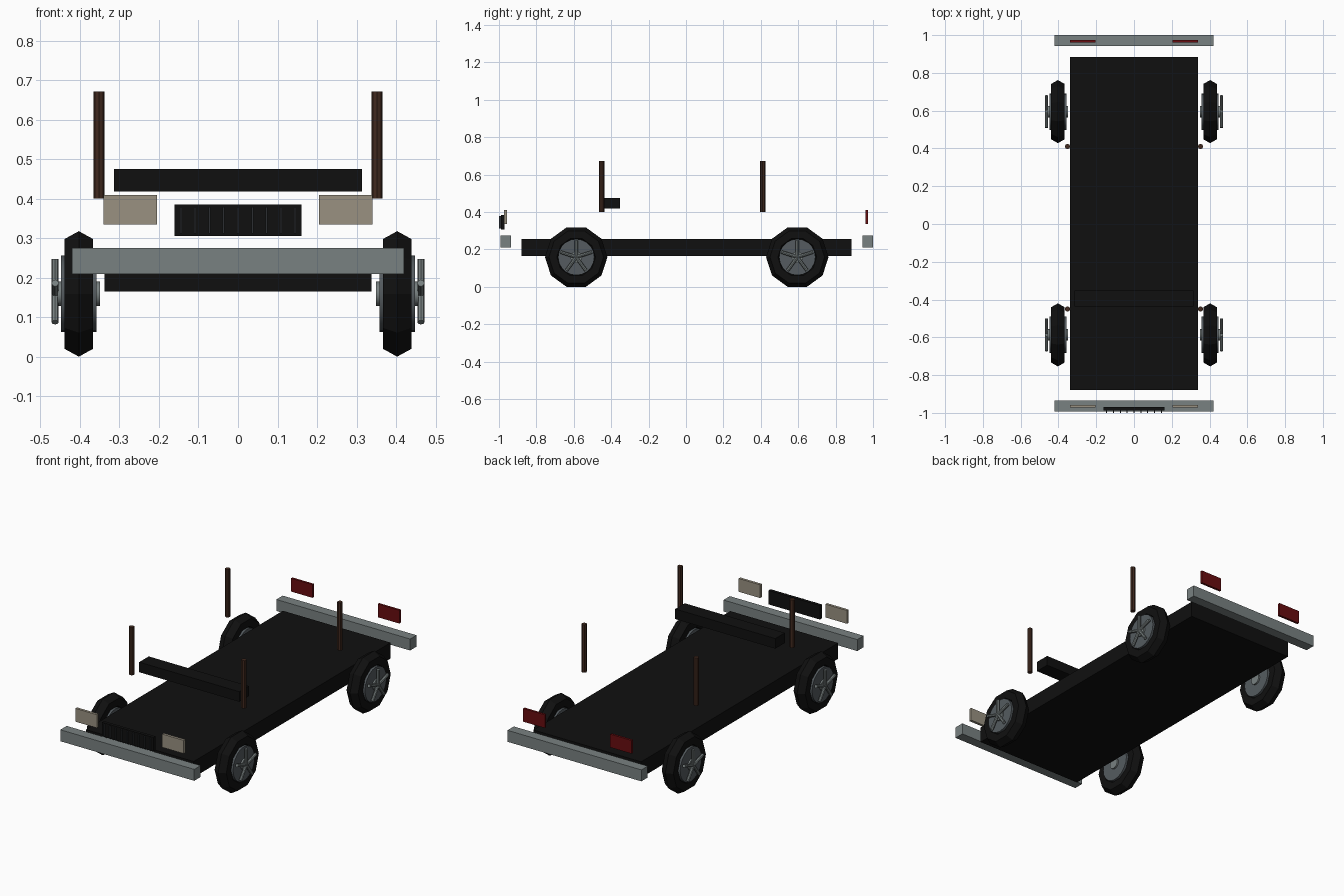
import bpy, bmesh, math
from mathutils import Matrix, Vector

if "Cube" in bpy.data.objects:
    bpy.data.objects.remove(bpy.data.objects["Cube"])


def material(name, rgb):
    m = bpy.data.materials.new(name)
    m.diffuse_color = (*rgb, 1)
    m.use_nodes = True
    m.node_tree.nodes["Principled BSDF"].inputs["Base Color"].default_value = m.diffuse_color
    return m


BLACK = material("black", (0.005, 0.005, 0.005))
CHROME = material("dull chrome", (0.19, 0.22, 0.22))
STEEL = material("wheel steel", (0.09, 0.105, 0.115))
SLAT = material("dark steel", (0.025, 0.028, 0.032))
LENS = material("pale lens", (0.32, 0.285, 0.22))
RED = material("tail red", (0.14, 0.004, 0.005))
BROWN = material("brown", (0.052, 0.022, 0.013))


def finish(name, bm, mat, smooth=False):
    bmesh.ops.recalc_face_normals(bm, faces=bm.faces)
    me = bpy.data.meshes.new(name)
    bm.to_mesh(me)
    bm.free()
    me.materials.append(mat)
    ob = bpy.data.objects.new(name, me)
    bpy.context.collection.objects.link(ob)
    if smooth:
        bpy.ops.object.select_all(action='DESELECT')
        ob.select_set(True)
        bpy.context.view_layer.objects.active = ob
        bpy.ops.object.shade_smooth_by_angle(angle=math.radians(40))
    return ob


def box(name, x, y, z, mat):
    """Box from (min, max) ranges."""
    bm = bmesh.new()
    size = [r[1] - r[0] for r in (x, y, z)]
    mid = Vector([(r[0] + r[1]) / 2 for r in (x, y, z)])
    bmesh.ops.create_cube(bm, size=1, matrix=Matrix.Translation(mid) @ Matrix.Diagonal((*size, 1)))
    return finish(name, bm, mat)


def rod(bm, a, b, radius, sides):
    """Capped cylinder between two points."""
    a, b = Vector(a), Vector(b)
    turn = (b - a).to_track_quat('Z', 'Y').to_matrix().to_4x4()
    bmesh.ops.create_cone(bm, cap_ends=True, segments=sides, radius1=radius, radius2=radius,
                          depth=(b - a).length, matrix=Matrix.Translation((a + b) / 2) @ turn)


def tire(name, cx, cy, cz):
    """Ten-sided ring with a six-sided section, flat at the ground."""
    bm = bmesh.new()
    rings = []
    for i in range(10):
        a = math.tau * i / 10
        ring = []
        for j in range(6):
            b = math.tau * j / 6
            r = 0.125 + 0.042 * math.cos(b)
            ring.append(bm.verts.new((cx + 0.042 * math.sin(b),
                                      cy + r * math.cos(a), cz + r * math.sin(a))))
        rings.append(ring)
    for i in range(10):
        p, q = rings[i], rings[(i + 1) % 10]
        for j in range(6):
            k = (j + 1) % 6
            bm.faces.new((p[j], p[k], q[k], q[j]))
    finish(name, bm, BLACK)


def wheel(tag, side, cy):
    cx, cz = side * 0.403, 0.159
    tire(tag + "_tire", cx, cy, cz)
    # rim drum
    bm = bmesh.new()
    rod(bm, (cx - 0.045, cy, cz), (cx + 0.045, cy, cz), 0.097, 20)
    finish(tag + "_rim", bm, STEEL, True)
    # hub through the rim
    bm = bmesh.new()
    rod(bm, (cx - 0.054, cy, cz), (cx + 0.054, cy, cz), 0.031, 16)
    finish(tag + "_hub", bm, CHROME, True)
    # five-spoke star outside the rim
    bm = bmesh.new()
    sx = side * 0.463
    for i in range(5):
        a = math.tau * i / 5
        rod(bm, (sx, cy, cz), (sx, cy + 0.089 * math.sin(a), cz + 0.089 * math.cos(a)), 0.009, 8)
    finish(tag + "_spokes", bm, CHROME, True)


# chassis and bumpers
box("chassis", (-0.338, 0.338), (-0.88, 0.885), (0.165, 0.255), BLACK)
box("front_bumper", (-0.42, 0.42), (-0.992, -0.935), (0.21, 0.275), CHROME)
box("rear_bumper", (-0.42, 0.42), (0.943, 1.0), (0.21, 0.275), CHROME)

# dashboard
box("dashboard", (-0.314, 0.314), (-0.437, -0.352), (0.418, 0.475), BLACK)

# grille with upright slats
box("grille", (-0.161, 0.161), (-0.988, -0.97), (0.306, 0.385), BLACK)
for i in range(9):
    x = (i - 4) * 0.0362
    box(f"grille_slat_{i + 1}", (x - 0.0025, x + 0.0025), (-1.0, -0.986), (0.312, 0.379), SLAT)

for side, label in ((-1, "left"), (1, "right")):
    xr = tuple(sorted((side * 0.205, side * 0.34)))
    # lamps
    box(label + "_headlight", xr, (-0.972, -0.957), (0.335, 0.41), LENS)
    box(label + "_taillight", xr, (0.96, 0.973), (0.335, 0.41), RED)
    for cy, py, end in ((-0.587, -0.45, "front"), (0.595, 0.41, "rear")):
        wheel(f"{end}_{label}_wheel", side, cy)
        # upright pillar
        bm = bmesh.new()
        rod(bm, (side * 0.352, py, 0.401), (side * 0.352, py, 0.672), 0.014, 8)
        finish(f"{end}_{label}_pillar", bm, BROWN, True)
